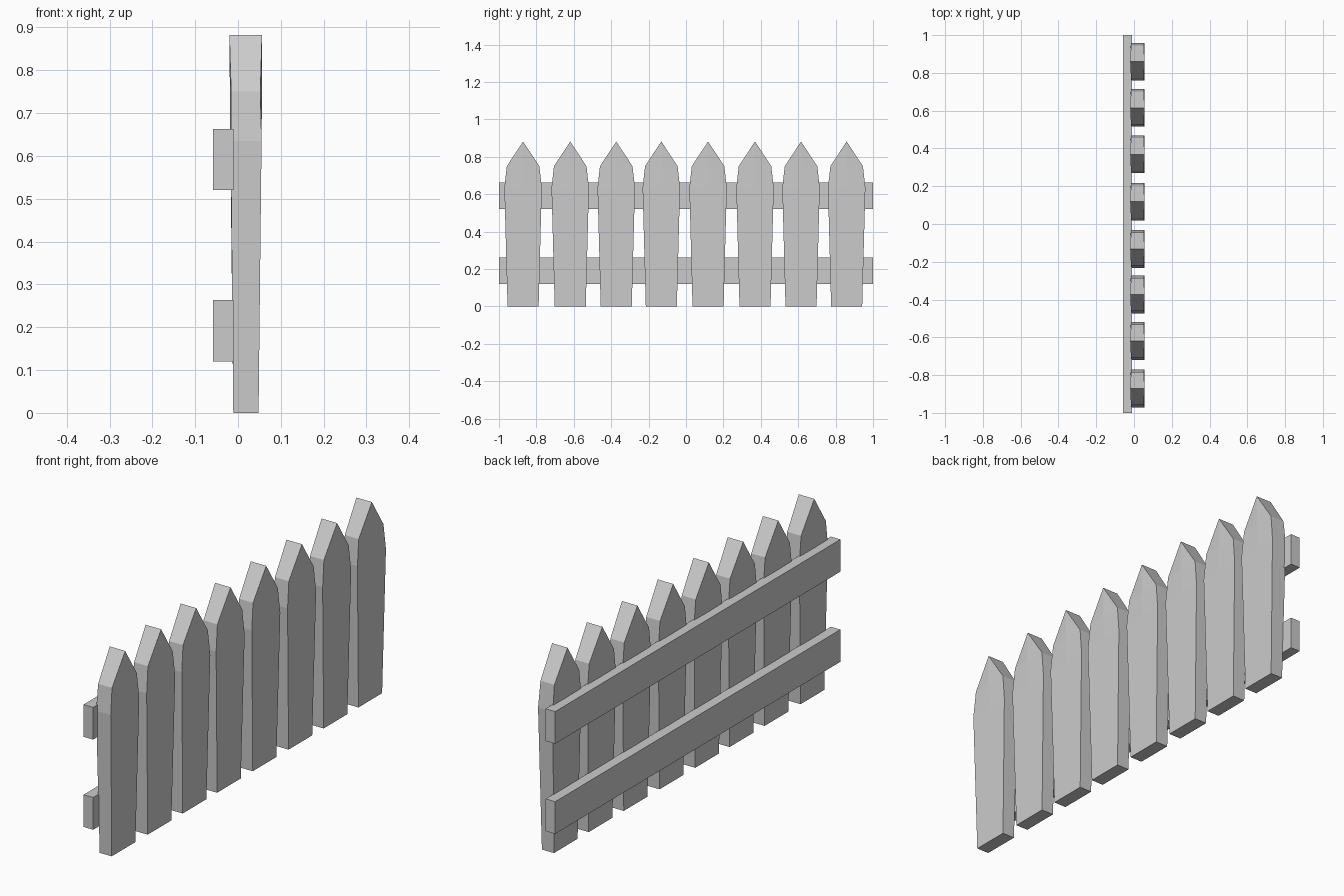
import bpy, bmesh

if "Cube" in bpy.data.objects:
    bpy.data.objects.remove(bpy.data.objects["Cube"])

# Picket rings: height, half width, back x / front x at corners, back x / front x on centre line
RINGS = [
    (0.0,   0.083, -0.011, 0.048, -0.011, 0.048),
    (0.635, 0.100, -0.017, 0.055, -0.018, 0.055),
    (0.75,  0.087, -0.016, 0.052, -0.019, 0.056),
    (0.882, 0.0,   -0.020, 0.056, -0.020, 0.056),
]


def finish(bm, name):
    bmesh.ops.remove_doubles(bm, verts=bm.verts, dist=0.0005)
    bmesh.ops.recalc_face_normals(bm, faces=bm.faces)
    mesh = bpy.data.meshes.new(name)
    bm.to_mesh(mesh)
    bm.free()
    obj = bpy.data.objects.new(name, mesh)
    bpy.context.collection.objects.link(obj)
    return obj


def picket_mesh():
    bm = bmesh.new()
    loops = []
    for z, w, xb, xf, mb, mf in RINGS:
        pts = [(xf, -w), (mf, 0), (xf, w), (xb, w), (mb, 0), (xb, -w)]
        loops.append([bm.verts.new((x, y, z)) for x, y in pts])
    bm.faces.new(loops[0])
    for a, b in zip(loops, loops[1:]):
        for i in range(6):
            j = (i + 1) % 6
            bm.faces.new((a[i], a[j], b[j], b[i]))
    # collapse the last ring into the ridge at the tip
    return finish(bm, "picket_1")


# Pickets: slightly uneven spacing along the fence
centres = [-0.871, -0.619, -0.373, -0.132, 0.118, 0.369, 0.615, 0.859]
first = picket_mesh()
first.location.y = centres[0]
for n, y in enumerate(centres[1:], 2):
    p = bpy.data.objects.new(f"picket_{n}", first.data)
    p.location.y = y
    bpy.context.collection.objects.link(p)

# Two horizontal rails behind the pickets
for name, z0 in (("lower_rail", 0.12), ("upper_rail", 0.52)):
    bm = bmesh.new()
    bmesh.ops.create_cube(bm, size=1)
    bmesh.ops.scale(bm, verts=bm.verts, vec=(0.047, 2.0, 0.143))
    rail = finish(bm, name)
    rail.location = (-0.0345, 0, z0 + 0.0715)
